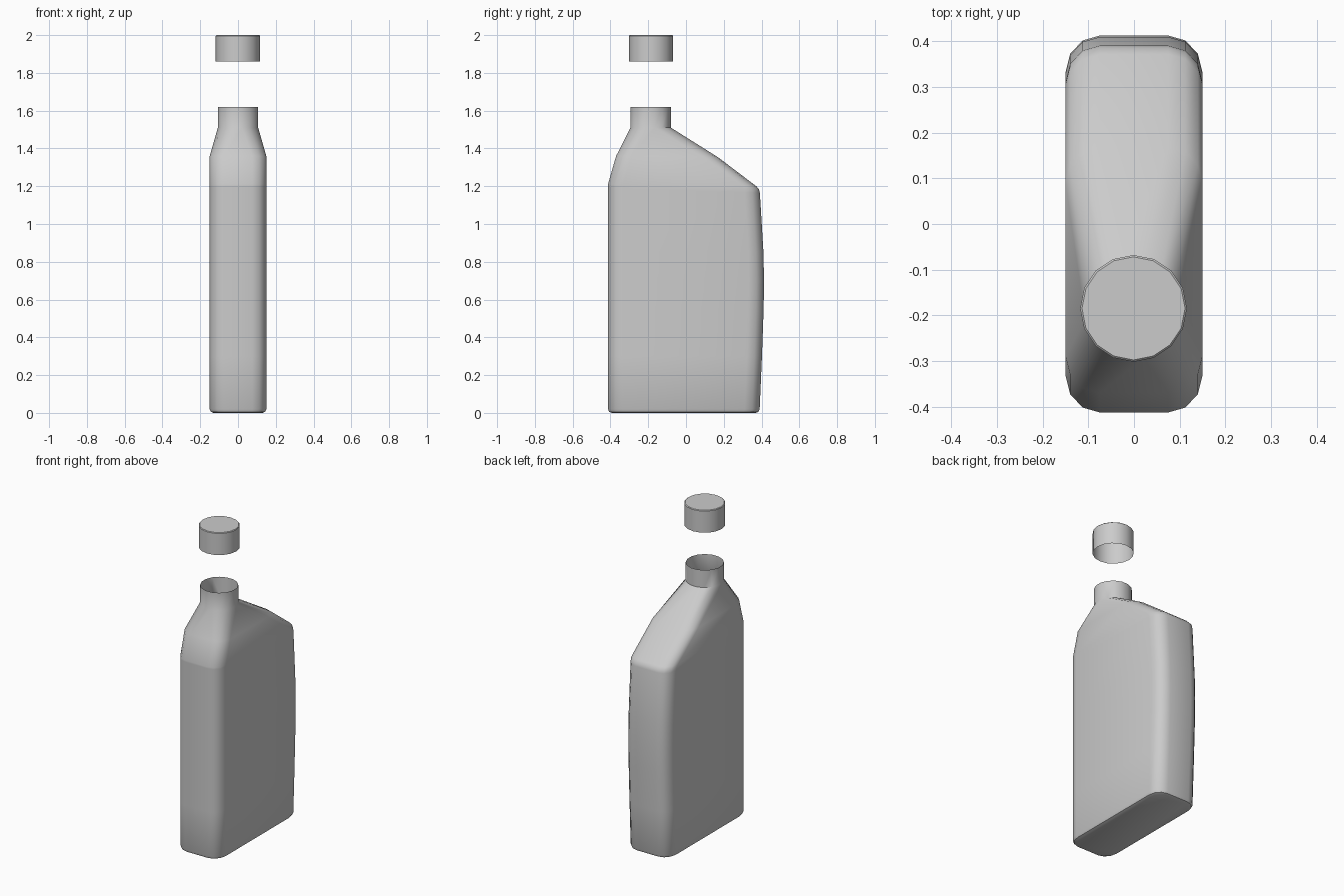
import bpy, bmesh
from math import sin, cos, pi, radians

cube = bpy.data.objects.get("Cube")
if cube:
    bpy.data.objects.remove(cube, do_unlink=True)

plastic = bpy.data.materials.new("grey_plastic")
plastic.use_nodes = True
GREY = (0.6, 0.6, 0.6, 1)
plastic.diffuse_color = GREY
plastic.node_tree.nodes["Principled BSDF"].inputs["Base Color"].default_value = GREY

SIDES = 16
NECK_Y = -0.187


def rounded_ring(front, front_z, back, back_z, half):
    """Rounded rectangle, tilted from its front height to its back height."""
    rx, ry = half - 0.075, 0.08
    mid, depth = (front + back) / 2, (back - front) / 2
    ring = []
    for corner in range(4):
        sx = 1 if corner in (0, 3) else -1
        sy = 1 if corner < 2 else -1
        for step in range(4):
            a = corner * pi / 2 + step * pi / 6
            y = mid + sy * (depth - ry) + ry * sin(a)
            z = front_z + (back_z - front_z) * (y - front) / (back - front)
            ring.append((sx * (half - rx) + rx * cos(a), y, z))
    return ring


def circle_ring(x, y, z, radius, turn):
    angles = [(k + turn) * 2 * pi / SIDES for k in range(SIDES)]
    return [(x + radius * cos(a), y + radius * sin(a), z) for a in angles]


def loft(name, rings, close_start=False, close_end=False):
    bm = bmesh.new()
    loops = [[bm.verts.new(p) for p in ring] for ring in rings]
    for low, high in zip(loops, loops[1:]):
        for i in range(SIDES):
            j = (i + 1) % SIDES
            bm.faces.new((low[i], low[j], high[j], high[i]))
    if close_start:
        bm.faces.new(loops[0][::-1])
    if close_end:
        bm.faces.new(loops[-1])
    mesh = bpy.data.meshes.new(name)
    bm.to_mesh(mesh)
    bm.free()
    mesh.materials.append(plastic)
    obj = bpy.data.objects.new(name, mesh)
    bpy.context.collection.objects.link(obj)
    bpy.ops.object.select_all(action='DESELECT')
    obj.select_set(True)
    bpy.context.view_layer.objects.active = obj
    bpy.ops.object.shade_smooth_by_angle(angle=radians(40))
    return obj


# Bottle: rounded foot, bulging back, sloped shoulder, open round neck
body = [
    (-0.393, 0, 0.37, 0, 0.13),
    (-0.407, 0.006, 0.384, 0.006, 0.144),
    (-0.413, 0.02, 0.39, 0.02, 0.15),
    (-0.413, 0.3, 0.402, 0.3, 0.15),
    (-0.413, 0.55, 0.411, 0.55, 0.15),
    (-0.413, 0.7, 0.413, 0.7, 0.15),
    (-0.413, 0.85, 0.41, 0.85, 0.15),
    (-0.413, 1.19, 0.391, 1.165, 0.15),
    (-0.413, 1.2, 0.386, 1.185, 0.15),
    (-0.413, 1.21, 0.372, 1.2, 0.15),
    (-0.37, 1.36, 0.17, 1.353, 0.15),
]
neck = [circle_ring(0, NECK_Y, z, 0.109, 0.5) for z in (1.51, 1.62)]
loft("bottle", [rounded_ring(*r) for r in body] + neck, close_start=True)

# Cap: hollow cup hovering above the neck
cap = [(1.86, 0.117), (1.996, 0.117), (2.0, 0.113)]
loft("cap", [circle_ring(-0.001, -0.185, z, r, 0) for z, r in cap], close_end=True)
